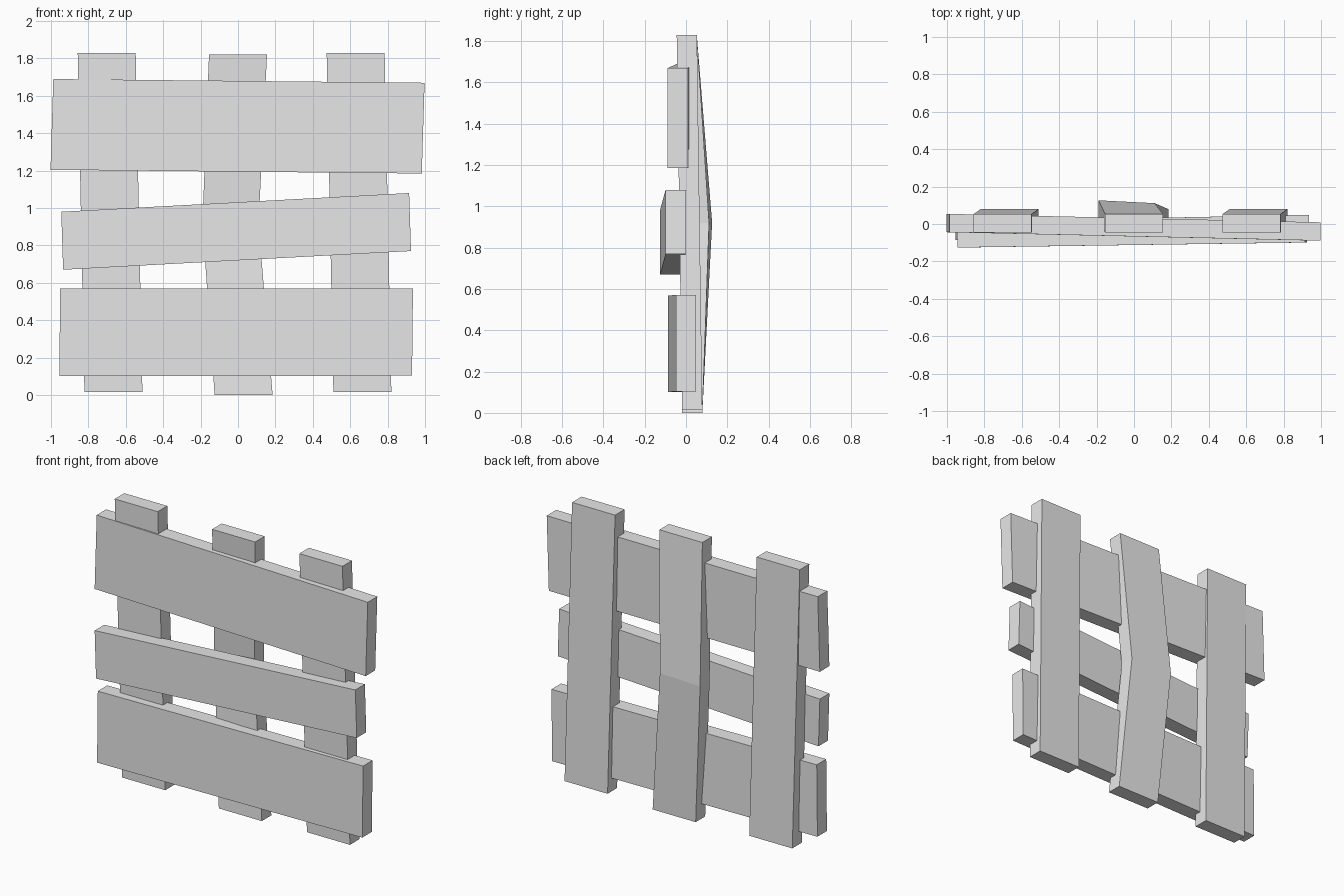
import bpy, bmesh
from mathutils import Vector

cube = bpy.data.objects.get("Cube")
if cube:
    bpy.data.objects.remove(cube, do_unlink=True)

grey = bpy.data.materials.new("plain grey")
grey.use_nodes = True
colour = (0.8, 0.8, 0.8, 1)
grey.diffuse_color = colour
grey.node_tree.nodes["Principled BSDF"].inputs["Base Color"].default_value = colour


def plank(name, sections, depth=0.098):
    """Loft a rectangular plank through (centre, width vector) sections."""
    bm = bmesh.new()
    back = Vector((0, depth / 2, 0))
    rings = []
    for centre, width in sections:
        c, w = Vector(centre), Vector(width) / 2
        rings.append([bm.verts.new(p) for p in
                      (c - w - back, c + w - back, c + w + back, c - w + back)])
    for a, b in zip(rings, rings[1:]):
        for i in range(4):
            j = (i + 1) % 4
            bm.faces.new((a[i], a[j], b[j], b[i]))
    bm.faces.new(rings[0])
    bm.faces.new(rings[-1])
    bmesh.ops.recalc_face_normals(bm, faces=bm.faces)
    mesh = bpy.data.meshes.new(name)
    bm.to_mesh(mesh)
    bm.free()
    mesh.materials.append(grey)
    obj = bpy.data.objects.new(name, mesh)
    bpy.context.collection.objects.link(obj)


# Crooked horizontal boards: left-hand end, right-hand end, width vector
boards = {
    "top_board": ((-0.995, 0.005, 1.447), (0.99, -0.04, 1.427), (0.015, 0, 0.485)),
    "middle_board": ((-0.94, -0.077, 0.825), (0.92, -0.05, 0.925), (-0.01, 0, 0.31)),
    "bottom_board": ((-0.953, -0.037, 0.335), (0.933, 0, 0.337), (0.005, 0, 0.467)),
}
for name, (start, end, width) in boards.items():
    plank(name, [(start, width), (end, width)])

# Straight outer uprights, leaning slightly
across = (0.31, 0, 0)
for name, x in (("right_upright", -0.684), ("left_upright", 0.647)):
    plank(name, [((x + 0.018, 0.03, 0.015), across), ((x - 0.018, 0.004, 1.83), across)])

# Bent and twisted centre upright
plank("centre_upright", [((0.03, 0.03, 0), across),
                         ((-0.04, 0.07, 0.92), (0.3, -0.015, 0)),
                         ((0, 0.004, 1.82), across)])
